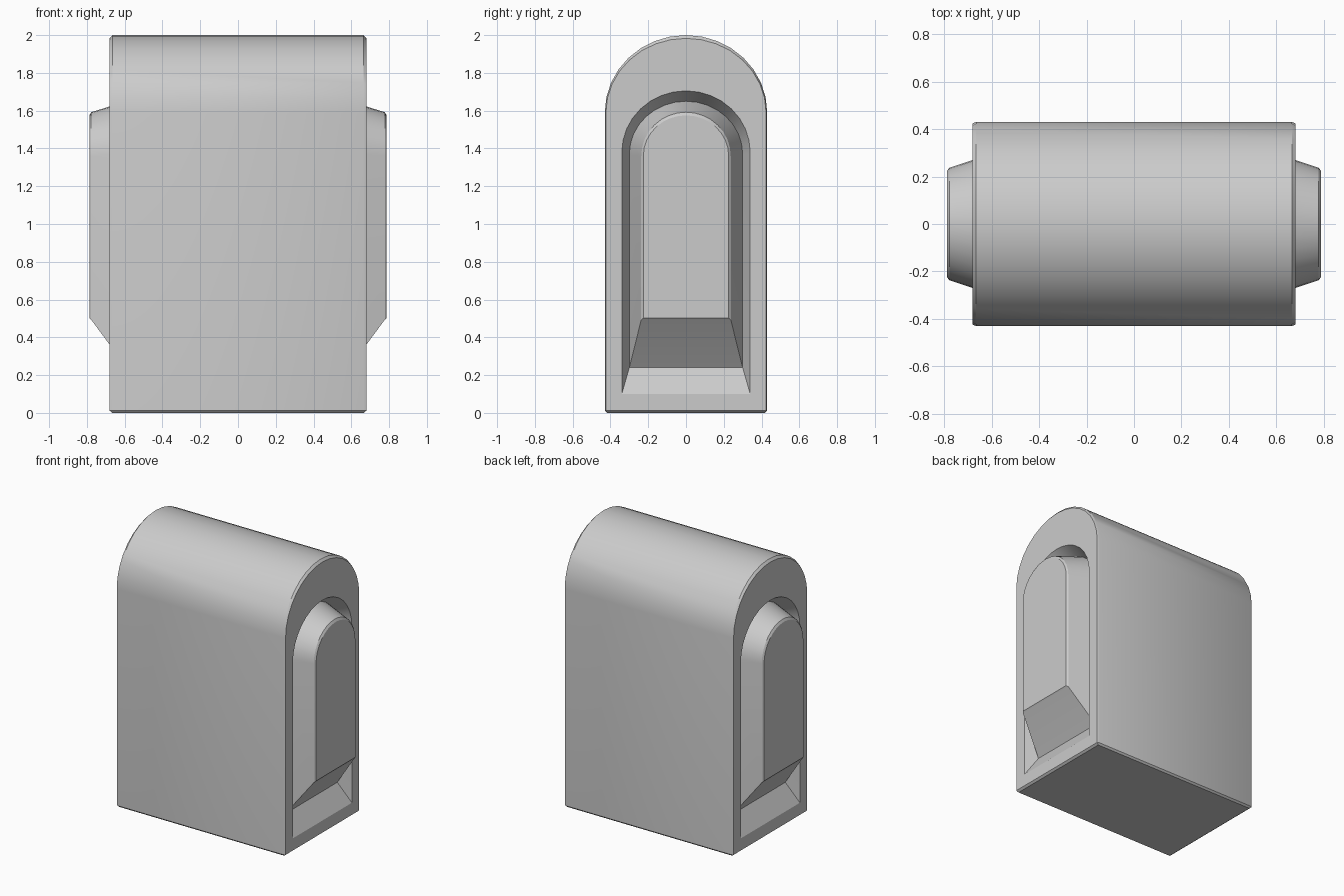
import bpy, bmesh, math

if "Cube" in bpy.data.objects:
    bpy.data.objects.remove(bpy.data.objects["Cube"])

ARCH_STEPS = 16


def arch_ring(x, w, bottom, spring, top, chamfer=0.0):
    """Arched doorway outline at one x position, counter-clockwise seen from +x."""
    pts = [(-w, bottom + chamfer), (-w + chamfer, bottom),
           (w - chamfer, bottom), (w, bottom + chamfer)]
    for i in range(ARCH_STEPS + 1):
        a = math.pi * i / ARCH_STEPS
        pts.append((w * math.cos(a), spring + (top - spring) * math.sin(a)))
    return [(x, y, z) for y, z in pts]


def loft(name, rings, cap_end=False, turn=0.0):
    """Skin a series of rings, optionally closing the last one."""
    bm = bmesh.new()
    loops = [[bm.verts.new(p) for p in ring] for ring in rings]
    n = len(loops[0])
    for a, b in zip(loops, loops[1:]):
        for i in range(n):
            j = (i + 1) % n
            bm.faces.new((a[i], a[j], b[j], b[i]))
    if cap_end:
        bm.faces.new(loops[-1])
    bmesh.ops.remove_doubles(bm, verts=bm.verts, dist=0.0005)
    mesh = bpy.data.meshes.new(name)
    bm.to_mesh(mesh)
    bm.free()
    obj = bpy.data.objects.new(name, mesh)
    bpy.context.collection.objects.link(obj)
    obj.rotation_euler.z = turn
    bpy.ops.object.select_all(action='DESELECT')
    obj.select_set(True)
    bpy.context.view_layer.objects.active = obj
    bpy.ops.object.shade_smooth_by_angle(angle=math.radians(25))
    return obj


# Arched body with chamfered rims and a sloped recess in each end
half = [
    (0.665, 0.43, 0.0, 1.59, 2.0, 0.012),
    (0.68, 0.424, 0.012, 1.59, 1.983, 0.0),
    (0.68, 0.34, 0.10, 1.38, 1.705, 0.0),
    (0.59, 0.30, 0.24, 1.37, 1.65, 0.0),
]
left = [arch_ring(-p[0], *p[1:]) for p in reversed(half)]
right = [arch_ring(*p) for p in half]
loft("arched_body", left + right)

# Tapered pad standing out of each recess
pad = [
    (0.59, 0.30, 0.24, 1.37, 1.65),
    (0.777, 0.237, 0.493, 1.36, 1.592),
    (0.787, 0.226, 0.503, 1.36, 1.575),
]
for name, turn in (("right_pad", 0.0), ("left_pad", math.pi)):
    loft(name, [arch_ring(*p) for p in pad], cap_end=True, turn=turn)
